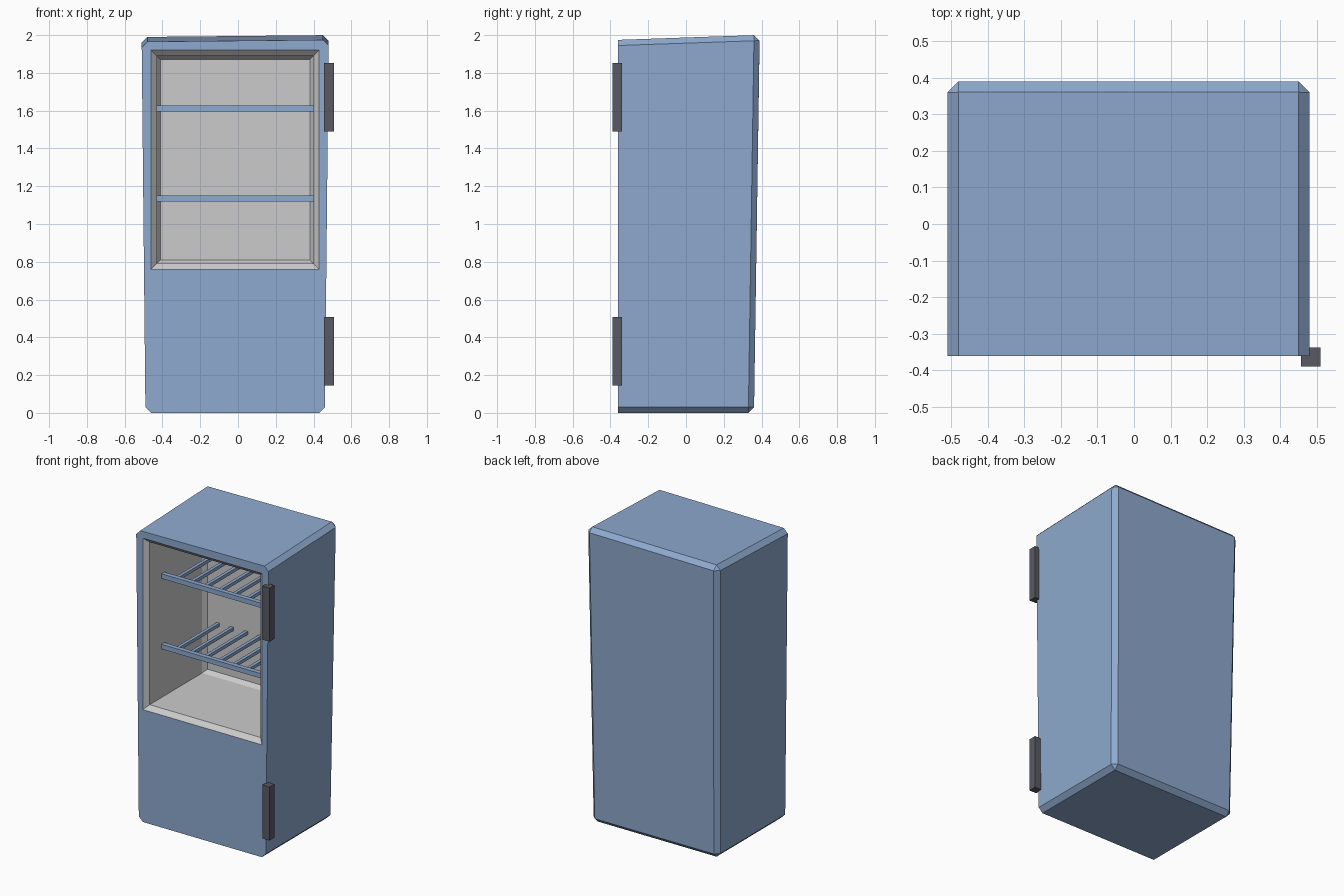
import bpy, bmesh

if "Cube" in bpy.data.objects:
    bpy.data.objects.remove(bpy.data.objects["Cube"])


def material(name, color):
    m = bpy.data.materials.new(name)
    m.diffuse_color = (*color, 1)
    m.use_nodes = True
    m.node_tree.nodes["Principled BSDF"].inputs["Base Color"].default_value = m.diffuse_color
    return m


BLUE = material("blue_enamel", (0.27, 0.40, 0.62))
DARK = material("dark_metal", (0.10, 0.10, 0.13))


def finish(bm, name, mat=None):
    me = bpy.data.meshes.new(name)
    bm.to_mesh(me)
    bm.free()
    ob = bpy.data.objects.new(name, me)
    bpy.context.collection.objects.link(ob)
    if mat:
        me.materials.append(mat)
    return ob


def add_box(bm, lo, hi):
    verts = bmesh.ops.create_cube(bm, size=1)["verts"]
    for v in verts:
        for i in range(3):
            v.co[i] = lo[i] if v.co[i] < 0 else hi[i]


def ring(bm, inset, y):
    # rectangle of the cavity, shrunk by inset, at depth y
    x0, x1, z0, z1 = -0.46 + inset, 0.43 - inset, 0.76 + inset, 1.92 - inset
    return [bm.verts.new((x, y, z)) for x, z in ((x0, z0), (x1, z0), (x1, z1), (x0, z1))]


# cabinet: skewed box, flaring upward, sloped top
FRONT = -0.36
bm = bmesh.new()
bmesh.ops.create_cube(bm, size=1)
for v in bm.verts:
    right, back, top = v.co.x > 0, v.co.y > 0, v.co.z > 0
    flare = 0.02 if top else 0
    v.co.x = 0.46 + flare if right else -0.49 - flare
    v.co.y = (0.39 if top else 0.36) if back else FRONT
    v.co.z = 1.965 + 0.01 * right + 0.026 * back if top else 0

# chamfer every edge except those around the front face
edges = [e for e in bm.edges if any(v.co.y > 0 for v in e.verts)]
bmesh.ops.bevel(bm, geom=edges, offset=0.03, segments=1, affect='EDGES', profile=0.5)

# open the front face around the cavity
bm.normal_update()
face = min(bm.faces, key=lambda f: f.normal.y)
border = list(face.edges)
bmesh.ops.delete(bm, geom=[face], context='FACES_ONLY')
hole = ring(bm, 0, FRONT)
border += [bm.edges.new((hole[i], hole[(i + 1) % 4])) for i in range(4)]
bmesh.ops.triangle_fill(bm, use_beauty=True, edges=border, normal=(0, -1, 0))
bmesh.ops.recalc_face_normals(bm, faces=bm.faces)
finish(bm, "cabinet", BLUE)

# grey liner of the cavity, chamfered at the mouth and at the back
bm = bmesh.new()
rings = [ring(bm, i, y) for i, y in ((0, FRONT), (0.03, -0.33), (0.03, 0.23), (0.05, 0.26))]
for a, b in zip(rings, rings[1:]):
    for i in range(4):
        j = (i + 1) % 4
        bm.faces.new((a[i], a[j], b[j], b[i]))
bm.faces.new(rings[-1])
finish(bm, "liner")

# wire shelves: front rail and rods running to the back wall
for name, z in (("lower_shelf", 1.135), ("upper_shelf", 1.612)):
    bm = bmesh.new()
    add_box(bm, (-0.43, -0.205, z - 0.016), (0.40, -0.173, z + 0.016))
    for i in range(7):
        x = -0.015 + (i - 3) * 0.105
        add_box(bm, (x - 0.011, -0.18, z - 0.011), (x + 0.011, 0.262, z + 0.011))
    finish(bm, name, BLUE)

# hinges on the right front edge
for name, z0 in (("lower_hinge", 0.145), ("upper_hinge", 1.49)):
    bm = bmesh.new()
    add_box(bm, (0.456, -0.39, z0), (0.509, -0.338, z0 + 0.362))
    finish(bm, name, DARK)
